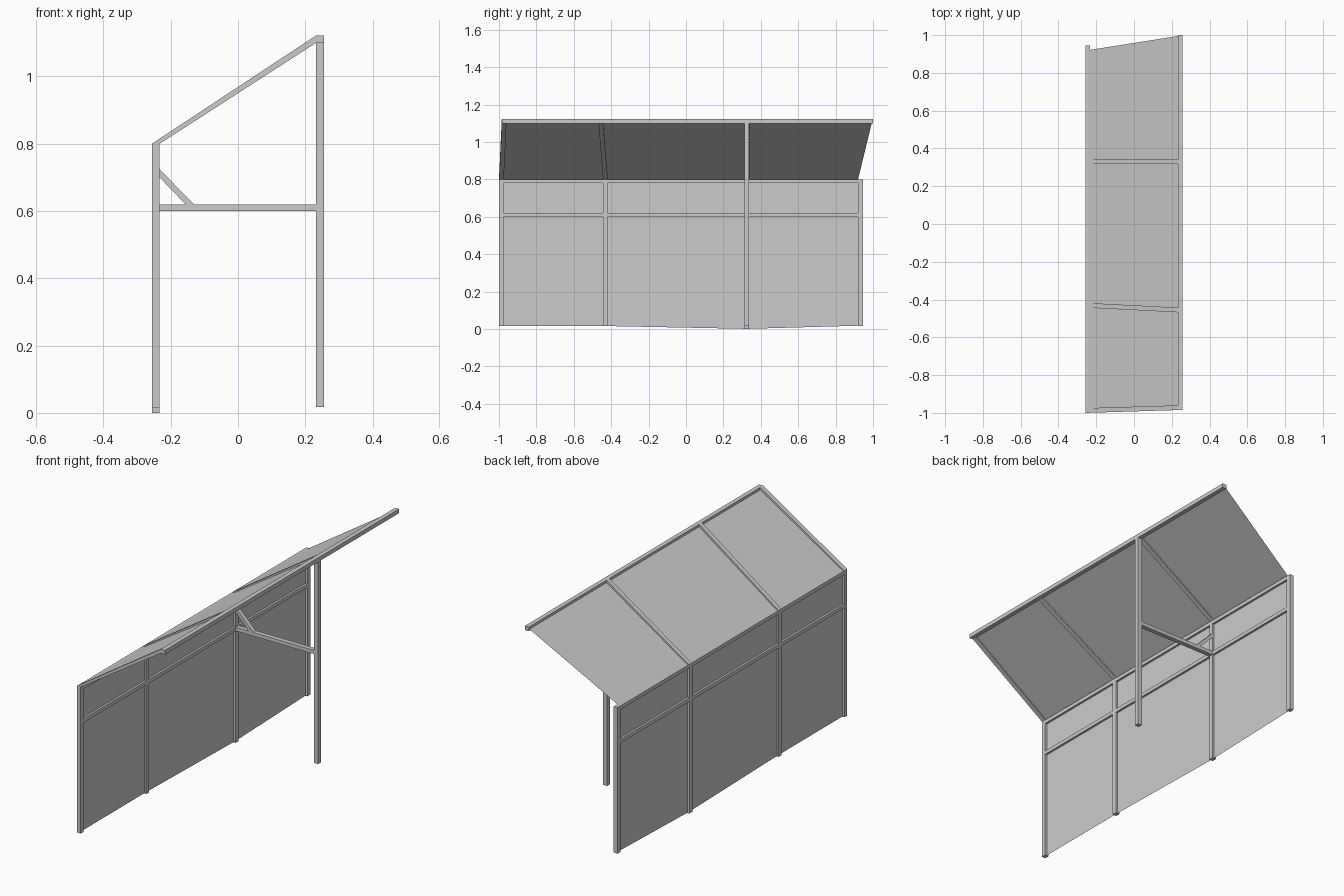
import bpy, bmesh

if "Cube" in bpy.data.objects:
    bpy.data.objects.remove(bpy.data.objects["Cube"])

T = 0.0125  # half thickness of the timber


def mesh_object(name, verts, faces):
    me = bpy.data.meshes.new(name)
    bm = bmesh.new()
    vs = [bm.verts.new(v) for v in verts]
    for f in faces:
        bm.faces.new([vs[i] for i in f])
    if len(faces) > 1:
        bmesh.ops.recalc_face_normals(bm, faces=bm.faces)
    bm.to_mesh(me)
    bm.free()
    ob = bpy.data.objects.new(name, me)
    bpy.context.collection.objects.link(ob)
    return ob


def beam(name, profile, y_of):
    """Extrude an x-z profile across y; y_of(x) gives the two side positions."""
    n = len(profile)
    verts = [(x, y_of(x)[s], z) for s in (0, 1) for x, z in profile]
    faces = [tuple(range(n)), tuple(range(n, 2 * n))]
    faces += [(i, (i + 1) % n, n + (i + 1) % n, n + i) for i in range(n)]
    return mesh_object(name, verts, faces)


def box(name, x0, x1, y0, y1, z0, z1):
    return beam(name, [(x0, z0), (x1, z0), (x1, z1), (x0, z1)], lambda x: (y0, y1))


XB0, XB1 = -0.256, -0.233   # back wall timber
XF0, XF1 = 0.232, 0.256     # front post and ridge beam
ROOF_Z0, ROOF_Z1 = 0.80, 1.10

# Wall posts, standing on slightly uneven ground
posts = [(-0.9875, 0.015), (-0.432, 0.015), (0.325, 0.0), (0.9325, 0.017)]
for i, (y, z) in enumerate(posts):
    box(f"wall_post_{i + 1}", XB0, XB1, y - T, y + T, z, 0.80)

# Horizontal rails between neighbouring posts
for i in range(3):
    y0, y1 = posts[i][0] + T, posts[i + 1][0] - T
    box(f"middle_rail_{i + 1}", XB0, XB1, y0, y1, 0.60, 0.62)
    box(f"top_rail_{i + 1}", XB0, XB1, y0, y1, 0.78, 0.80)

# Wall sheet, following the ground line
xm = (XB0 + XB1) / 2
outline = [(y, z + 0.001) for y, z in posts] + [(0.9325, 0.80), (-0.9875, 0.80)]
mesh_object("wall_sheet", [(xm, y, z) for y, z in outline], [tuple(range(6))])

# Single front post and the long roof beam
box("front_post", XF0, XF1, 0.325 - T, 0.325 + T, 0.017, ROOF_Z1)
box("roof_beam", XF0, XF1, -0.985, 1.0, ROOF_Z1, 1.122)

# Rafters: (name, y at the wall, y at the roof beam)
profile = [(XB0, ROOF_Z0), (XB1, ROOF_Z0), (XF0, ROOF_Z1), (XF0, 1.122)]
for i, (ya, yb) in enumerate([(-0.9875, -0.9725), (-0.43, -0.455), (0.33, 0.33)]):
    def sides(x, ya=ya, yb=yb):
        y = ya + (yb - ya) * (x - XB0) / (XF0 - XB0)
        return y - T, y + T
    beam(f"rafter_{i + 1}", profile, sides)

# Roof sheet
mesh_object("roof_sheet", [(xm, -0.9875, 0.80), (XF0, -0.975, 1.109),
                           (XF0, 0.995, 1.109), (xm, 0.92, 0.80)], [(0, 1, 2, 3)])

# Tie beam and its diagonal brace
box("tie_beam", XB1, XF0, 0.325 - T, 0.325 + T, 0.60, 0.62)
beam("diagonal_brace", [(XB1, 0.724), (XB1, 0.70), (-0.156, 0.62), (-0.131, 0.62)],
     lambda x: (0.325 - T, 0.325 + T))
